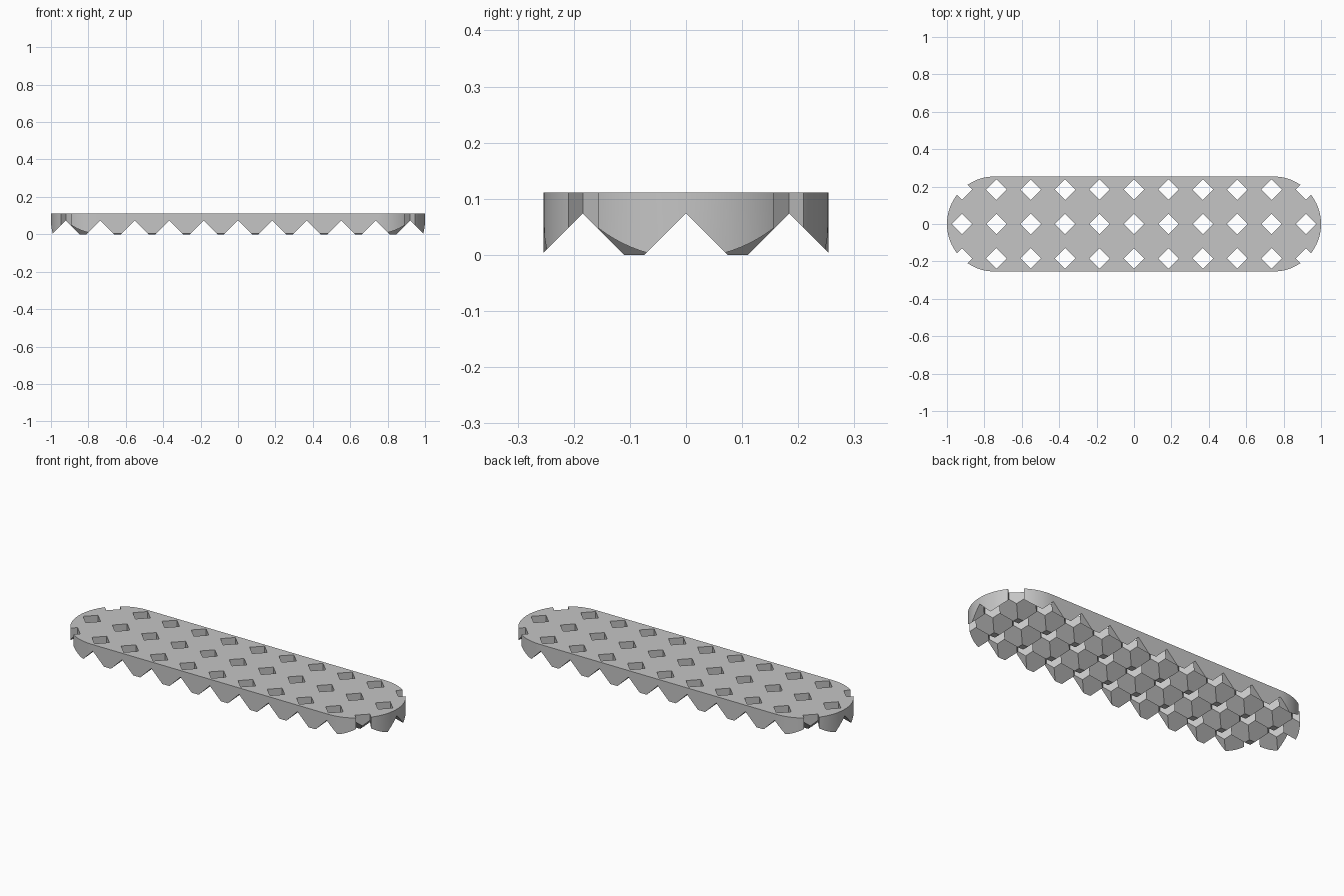
import bpy, bmesh, math
from itertools import product
from mathutils import Vector

PITCH = 0.184            # spacing of the studs
HEIGHT = 0.111           # plate top, also the middle plane of each stud
REACH = 0.129            # limit of the sum of any two axis distances in a stud
RADIUS, LENGTH = 0.254, 2.0
COLS, ROWS = 12, 4

cube = bpy.data.objects.get("Cube")
if cube:
    bpy.data.objects.remove(cube, do_unlink=True)

grey = bpy.data.materials.new("light_grey")
grey.use_nodes = True
colour = (0.56, 0.56, 0.56, 1)
grey.diffuse_color = colour
grey.node_tree.nodes["Principled BSDF"].inputs["Base Color"].default_value = colour


def new_object(name, bm):
    mesh = bpy.data.meshes.new(name)
    bm.to_mesh(mesh)
    bm.free()
    obj = bpy.data.objects.new(name, mesh)
    bpy.context.collection.objects.link(obj)
    return obj


def add_stud(bm, col, row):
    """Lower half of a chamfered cube, left open where it meets a neighbour."""
    stud = bmesh.new()
    bmesh.ops.create_cube(stud, size=1)
    for v in stud.verts:
        v.co = Vector((v.co.x * PITCH, v.co.y * PITCH, (v.co.z + 0.5) * HEIGHT))
    # One 45 degree chamfer for each lower and upright edge
    chamfers = [Vector(n) for n in product((-1, 0, 1), (-1, 0, 1), (-1, 0))
                if sum(map(abs, n)) == 2]
    for normal in chamfers:
        cut = bmesh.ops.bisect_plane(
            stud, geom=stud.verts[:] + stud.edges[:] + stud.faces[:], dist=0.00001,
            plane_co=normal * REACH / 2 + Vector((0, 0, HEIGHT)),
            plane_no=normal, clear_outer=True)
        rim = [e for e in cut["geom_cut"] if isinstance(e, bmesh.types.BMEdge)]
        bmesh.ops.contextual_create(stud, geom=rim)
    bmesh.ops.recalc_face_normals(stud, faces=stud.faces[:])
    joints = []
    for f in stud.faces:
        n = f.normal
        inner = ((n.x > 0.9 and col < COLS - 1) or (n.x < -0.9 and col > 0) or
                 (n.y > 0.9 and row < ROWS - 1) or (n.y < -0.9 and row > 0))
        if inner:
            joints.append(f)
    bmesh.ops.delete(stud, geom=joints, context="FACES_ONLY")
    offset = Vector(((col - (COLS - 1) / 2) * PITCH, (row - (ROWS - 1) / 2) * PITCH, 0))
    copied = {v: bm.verts.new(v.co + offset) for v in stud.verts}
    for f in stud.faces:
        bm.faces.new([copied[v] for v in f.verts])
    stud.free()


# Studded plate: a grid of joined studs with diamond holes between them
bm = bmesh.new()
for col in range(COLS):
    for row in range(ROWS):
        add_stud(bm, col, row)
bmesh.ops.remove_doubles(bm, verts=bm.verts[:], dist=0.0005)
bmesh.ops.recalc_face_normals(bm, faces=bm.faces[:])
plate = new_object("studded_plate", bm)
plate.data.materials.append(grey)

# Rounded outline used to trim the plate
bm = bmesh.new()
STEPS = 48
ring = []
for side in (1, -1):
    for i in range(STEPS + 1):
        a = math.pi * i / STEPS - math.pi / 2
        ring.append(bm.verts.new((side * (LENGTH / 2 - RADIUS + RADIUS * math.cos(a)),
                                  side * RADIUS * math.sin(a), -0.1)))
base = bm.faces.new(ring)
top = bmesh.ops.extrude_face_region(bm, geom=[base])["geom"]
bmesh.ops.translate(bm, vec=(0, 0, 0.4),
                    verts=[v for v in top if isinstance(v, bmesh.types.BMVert)])
bmesh.ops.recalc_face_normals(bm, faces=bm.faces[:])
outline = new_object("outline_cutter", bm)
outline.hide_render = True
outline.data.materials.append(grey)

trim = plate.modifiers.new("trim_to_outline", "BOOLEAN")
trim.operation = "INTERSECT"
trim.solver = "EXACT"
trim.object = outline

bpy.ops.object.select_all(action="DESELECT")
plate.select_set(True)
bpy.context.view_layer.objects.active = plate
bpy.ops.object.modifier_apply(modifier=trim.name)
bpy.data.objects.remove(outline, do_unlink=True)
bpy.ops.object.shade_smooth_by_angle(angle=math.radians(30))
